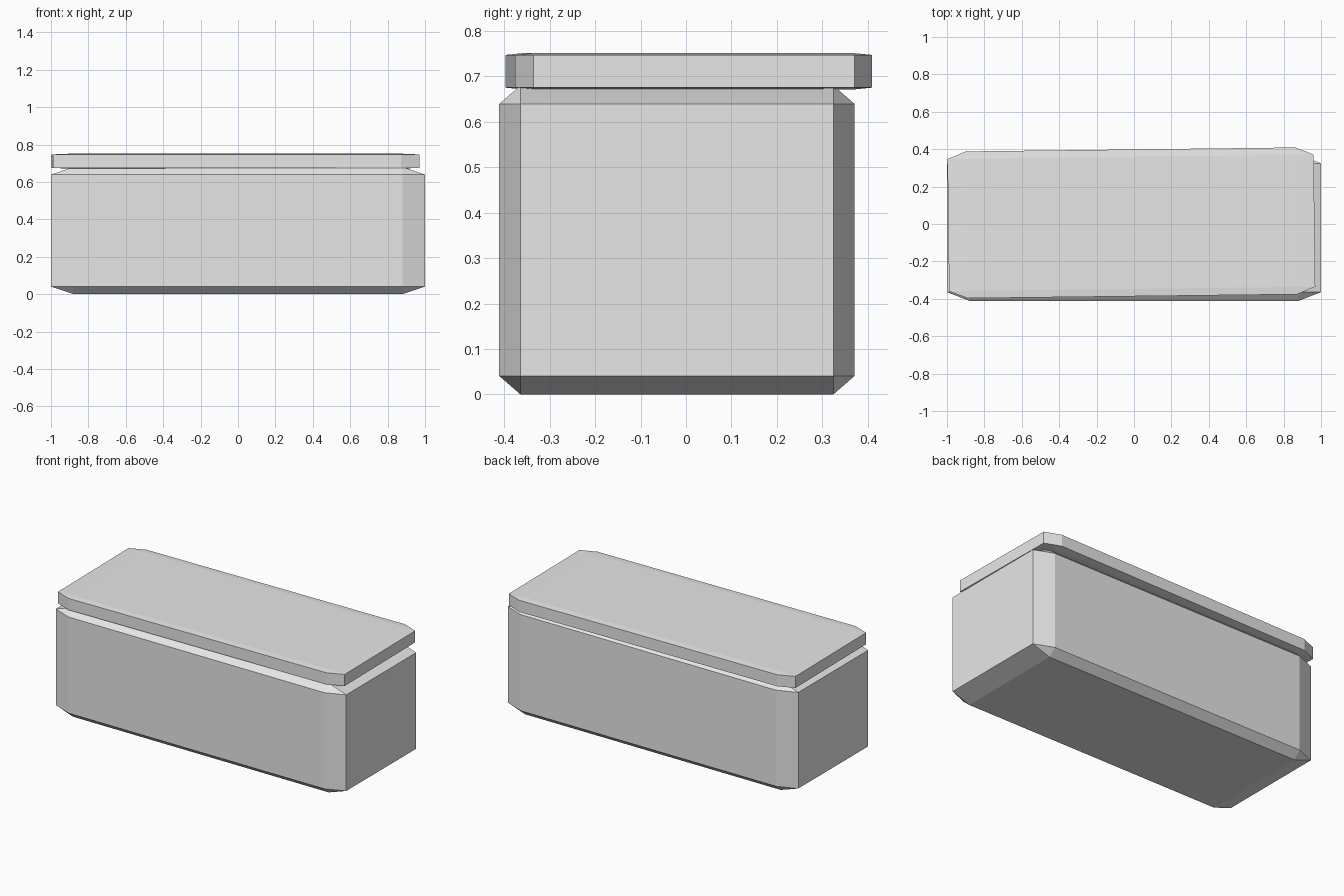
import bpy, bmesh

default = bpy.data.objects.get("Cube")
if default:
    bpy.data.objects.remove(default, do_unlink=True)

# Single plain grey finish
grey = bpy.data.materials.new("light_grey")
grey.use_nodes = True
colour = (0.8, 0.8, 0.8, 1)
grey.diffuse_color = colour
grey.node_tree.nodes["Principled BSDF"].inputs["Base Color"].default_value = colour


def chamfered_box(name, half_size, centre, chamfer, turn=0.0):
    """Chamfer a unit cube, then stretch it so the chamfers scale per axis."""
    bm = bmesh.new()
    bmesh.ops.create_cube(bm, size=2)
    bmesh.ops.bevel(bm, geom=bm.edges[:], offset=chamfer, offset_type='OFFSET',
                    segments=1, profile=0.5, affect='EDGES')
    bmesh.ops.scale(bm, vec=half_size, verts=bm.verts)
    mesh = bpy.data.meshes.new(name)
    bm.to_mesh(mesh)
    bm.free()
    mesh.materials.append(grey)
    obj = bpy.data.objects.new(name, mesh)
    obj.location = centre
    obj.rotation_euler.z = turn
    bpy.context.collection.objects.link(obj)
    return obj


# Box body
chamfered_box("box_body", (1, 0.391, 0.34), (0, -0.02, 0.34), 0.12)

# Thin lid, resting slightly askew
chamfered_box("box_lid", (0.979, 0.3925, 0.04), (-0.014, 0.006, 0.711), 0.1, turn=0.012)
